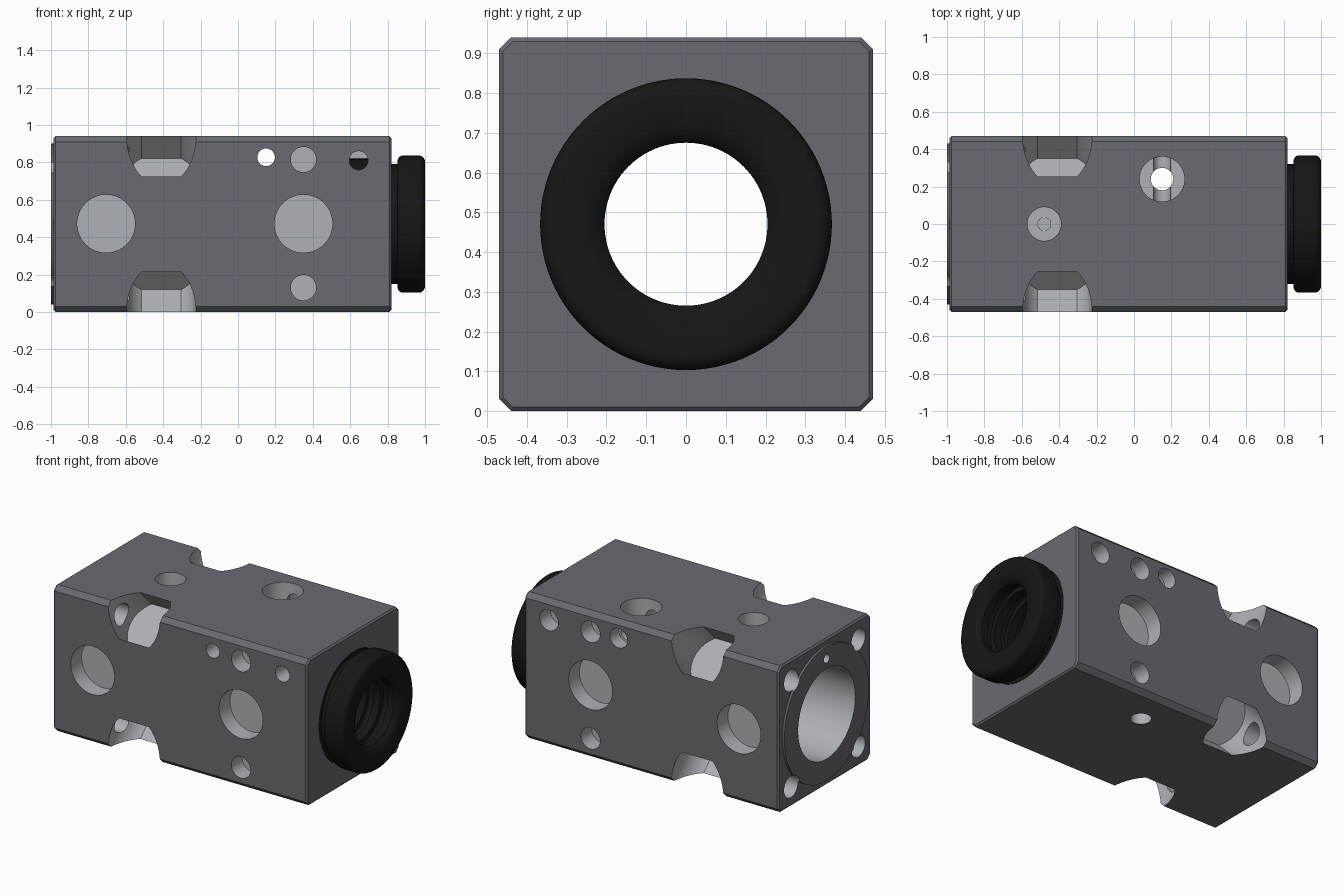
import bpy, bmesh, math
from mathutils import Vector, Matrix

if "Cube" in bpy.data.objects:
    bpy.data.objects.remove(bpy.data.objects["Cube"])

CZ = 0.47  # height of the main axis


def material(name, rgb):
    m = bpy.data.materials.new(name)
    m.diffuse_color = (*rgb, 1)
    m.use_nodes = True
    m.node_tree.nodes["Principled BSDF"].inputs["Base Color"].default_value = m.diffuse_color
    return m


slate = material("slate_grey", (0.14, 0.145, 0.165))
steel = material("bare_metal", (0.42, 0.44, 0.47))
black = material("black", (0.008, 0.008, 0.008))


def to_object(name, bm, mat):
    bmesh.ops.recalc_face_normals(bm, faces=bm.faces)
    me = bpy.data.meshes.new(name)
    bm.to_mesh(me)
    bm.free()
    me.materials.append(mat)
    ob = bpy.data.objects.new(name, me)
    bpy.context.collection.objects.link(ob)
    return ob


def cylinder(name, start, axis, r, length, mat=steel, seg=64):
    axis = Vector(axis)
    mid = Vector(start) + axis * length / 2
    bm = bmesh.new()
    bmesh.ops.create_cone(bm, cap_ends=True, segments=seg, radius1=r, radius2=r, depth=length,
                          matrix=Matrix.Translation(mid) @ axis.to_track_quat('Z', 'Y').to_matrix().to_4x4())
    return to_object(name, bm, mat)


def combine(target, tool, op='DIFFERENCE'):
    mod = target.modifiers.new("cut", 'BOOLEAN')
    mod.object, mod.operation, mod.solver = tool, op, 'EXACT'
    mod.material_mode = 'TRANSFER'
    bpy.context.view_layer.objects.active = target
    bpy.ops.object.modifier_apply(modifier=mod.name)
    bpy.data.objects.remove(tool, do_unlink=True)


def smooth(ob):
    bpy.ops.object.select_all(action='DESELECT')
    ob.select_set(True)
    bpy.context.view_layer.objects.active = ob
    bpy.ops.object.shade_smooth_by_angle(angle=math.radians(30))


# Block body: long edges chamfered wide, end edges chamfered finely
bm = bmesh.new()
bmesh.ops.create_cube(bm, size=1, matrix=Matrix.Translation((-0.083, 0, CZ)) @ Matrix.Diagonal((1.805, 0.94, 0.94, 1)))
long_edges = [e for e in bm.edges if abs(e.verts[0].co.x - e.verts[1].co.x) > 0.1]
bmesh.ops.bevel(bm, geom=long_edges, offset=0.03, segments=1, affect='EDGES')
end_edges = [e for e in bm.edges if abs(e.verts[0].co.x - e.verts[1].co.x) < 0.01]
bmesh.ops.bevel(bm, geom=end_edges, offset=0.01, segments=1, affect='EDGES')
body = to_object("block_body", bm, slate)

# Raised round flange on the left end
combine(body, cylinder("flange", (-1, 0, CZ), (1, 0, 0), 0.43, 0.1, slate, 96), 'UNION')


# Corner pocket cutter: flat-sided round, sunk diagonally into a long edge
def pocket(sy, sz):
    d = Vector((0, sy, sz)).normalized()
    e = d.cross(Vector((1, 0, 0)))
    r, half = 0.185, math.asin(0.152 / 0.185)
    arc = [-half + 2 * half * i / 20 for i in range(21)]
    angles = arc + [a + math.pi for a in arc]
    centre = Vector((-0.41, 0, CZ)) + d * 0.344
    bm = bmesh.new()
    base = bm.faces.new([bm.verts.new(centre + Vector((r * math.cos(a), 0, 0)) + e * r * math.sin(a))
                         for a in angles])
    top = bmesh.ops.extrude_face_region(bm, geom=[base], use_keep_orig=True)
    bmesh.ops.translate(bm, vec=d * 0.6, verts=[v for v in top["geom"] if isinstance(v, bmesh.types.BMVert)])
    return to_object("pocket_cutter", bm, steel)


for sy in (-1, 1):
    for sz in (-1, 1):
        combine(body, pocket(sy, sz))
        # Bolt hole from the left end into the pocket
        combine(body, cylinder("bolt_hole", (-1.1, sy * 0.342, CZ + sz * 0.342), (1, 0, 0), 0.07, 0.65))

# Main bore and wider seat for the black collar
combine(body, cylinder("bore", (-1.1, 0, CZ), (1, 0, 0), 0.29, 2.1, seg=96))
combine(body, cylinder("collar_seat", (0.52, 0, CZ), (1, 0, 0), 0.352, 0.5, seg=96))
combine(body, cylinder("pin_hole", (-1.1, 0, CZ + 0.355), (1, 0, 0), 0.028, 0.2, seg=32))

# Blind holes mirrored on front and back: x, z, radius, depth
for x, z, r, depth in ((-0.705, 0.472, 0.155, 0.11), (0.35, 0.472, 0.155, 0.11),
                       (0.35, 0.815, 0.068, 0.11), (0.35, 0.13, 0.068, 0.11)):
    for s in (-1, 1):
        combine(body, cylinder("side_hole", (x, s * 0.57, z), (0, -s, 0), r, 0.1 + depth))

# Cross holes and stepped holes
combine(body, cylinder("cross_hole", (0.15, -0.6, 0.827), (0, 1, 0), 0.047, 1.2))
combine(body, cylinder("cross_hole_step", (0.15, 0.6, 0.827), (0, -1, 0), 0.062, 0.22))
combine(body, cylinder("lock_hole", (0.645, -0.6, 0.81), (0, 1, 0), 0.05, 0.6))
combine(body, cylinder("lock_hole_back", (0.645, 0.6, 0.81), (0, -1, 0), 0.066, 0.24))
combine(body, cylinder("top_through", (0.15, 0.24, -0.1), (0, 0, 1), 0.06, 1.2))
combine(body, cylinder("top_counterbore", (0.15, 0.24, 1.04), (0, 0, -1), 0.12, 0.22))
combine(body, cylinder("top_port", (-0.48, 0, 1.04), (0, 0, -1), 0.09, 0.2))
smooth(body)

# Slotted screw in the floor of the top port
screw = cylinder("slotted_screw", (-0.48, 0, 0.81), (0, 0, 1), 0.037, 0.045, seg=32)
bm = bmesh.new()
bmesh.ops.create_cube(bm, size=1, matrix=Matrix.Translation((-0.48, 0, 0.857)) @ Matrix.Diagonal((0.012, 0.2, 0.02, 1)))
combine(screw, to_object("slot_cutter", bm, steel))
smooth(screw)

# Black collar: sleeve inside the block, neck, rounded rim and grooved inside
profile = [(0.53, 0.205), (0.53, 0.348), (0.815, 0.348), (0.815, 0.32), (0.853, 0.32), (0.853, 0.34)]
for cx, a0 in ((0.883, 180), (0.965, 90)):
    rad = 0.03 if a0 == 180 else 0.035
    profile += [(cx + rad * math.cos(math.radians(a0 - 15 * i)),
                 0.367 - rad + rad * math.sin(math.radians(a0 - 15 * i))) for i in range(7)]
profile += [(1.0, 0.25), (0.985, 0.22), (0.965, 0.205)]
for gx in (0.92, 0.82, 0.72):
    profile += [(gx, 0.205), (gx, 0.235), (gx - 0.05, 0.235), (gx - 0.05, 0.205)]
bm = bmesh.new()
verts = [bm.verts.new((x, 0, r)) for x, r in profile]
edges = [bm.edges.new((verts[i - 1], verts[i])) for i in range(len(verts))]
bmesh.ops.spin(bm, geom=verts + edges, cent=(0, 0, 0), axis=(1, 0, 0), angle=2 * math.pi, steps=96)
bmesh.ops.remove_doubles(bm, verts=bm.verts, dist=0.0005)
bmesh.ops.translate(bm, vec=(0, 0, CZ), verts=bm.verts)
collar = to_object("black_collar", bm, black)
smooth(collar)
